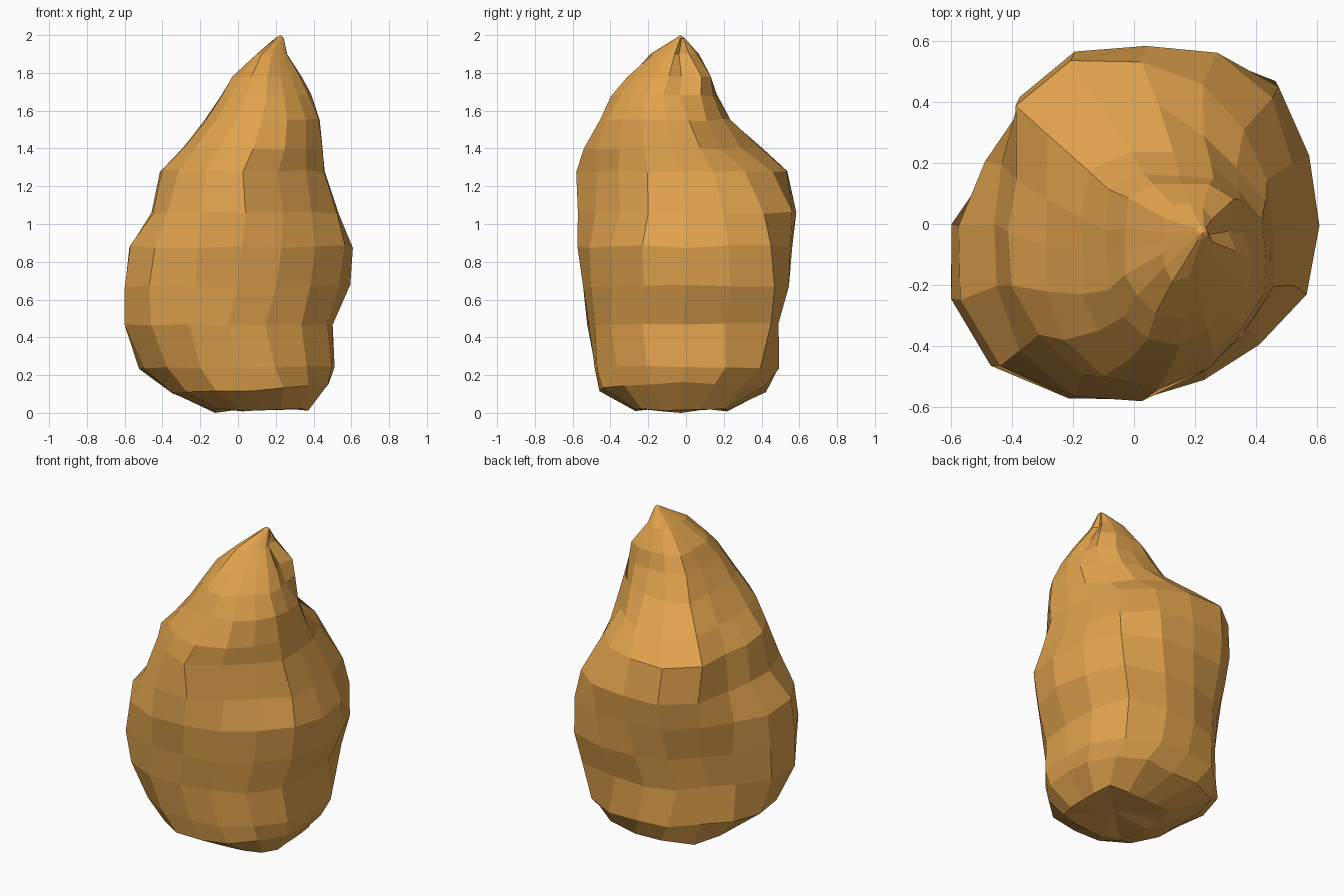
import bpy, bmesh, math, random
from mathutils import Vector

old = bpy.data.objects.get("Cube")
if old:
    bpy.data.objects.remove(old, do_unlink=True)

random.seed(4)
SIDES = 16

# Reach of the body at each height, in hundredths, along eight compass
# directions: east, north-east, north, north-west, west, south-west, south, south-east
LEVELS = {
    1: (37, 42, 22, 23, 12, 27, 27, 41),
    11: (48, 50, 42, 46, 35, 44, 46, 50),
    24: (52, 56, 49, 48, 52, 53, 49, 51),
    47: (51, 63, 49, 47, 61, 63, 52, 52),
    67: (60, 66, 54, 49, 61, 67, 54, 54),
    88: (61, 65, 56, 53, 57, 64, 57, 57),
    106: (54, 61, 58, 56, 46, 56, 58, 53),
    128: (46, 48, 54, 57, 41, 48, 59, 51),
    140: (45, 37, 40, 44, 29, 43, 54, 51),
    155: (43, 32, 24, 25, 17, 33, 45, 49),
    168: (39, 30, 16, 17, 9, 24, 40, 42),
    178: (34, 30, 13, 9, 3, 16, 31, 35),
    190: (26, 20, 7, -4, -10, 6, 19, 25),
}


def heading(angle):
    return Vector((math.cos(angle), math.sin(angle), 0))


def ring_points(height, reaches):
    """Soft-cornered section that touches all eight reaches."""
    east, _, north, _, west, _, south, _ = (r / 100 for r in reaches)
    center = Vector(((east - west) / 2, (north - south) / 2, height / 100))
    points = []
    for i in range(SIDES):
        ray = heading(math.tau * i / SIDES)
        total = 0
        for k, reach in enumerate(reaches):
            side = heading(math.tau * k / len(reaches))
            gap = max(reach / 100 - side.dot(center), 0.02)
            total += max(ray.dot(side) / gap, 0) ** 18
        radius = total ** (-1 / 18)
        lump = random.uniform(-0.009, 0.006) * min(1, radius * 2)
        point = center + ray * (radius + lump)
        if 10 < height < 170:
            point.z += random.uniform(-0.008, 0.008)
        points.append(point)
    return points


def bridge(bm, low, high):
    for i in range(SIDES):
        j = (i + 1) % SIDES
        bm.faces.new((low[i], low[j], high[j], high[i]))


def fan(bm, ring, tip):
    for a, b in zip(ring, ring[1:] + ring[:1]):
        bm.faces.new((a, b, tip))


# Lumpy body lofted through the rings
bm = bmesh.new()
rings = [[bm.verts.new(p) for p in ring_points(h, r)] for h, r in LEVELS.items()]
for low, high in zip(rings, rings[1:]):
    bridge(bm, low, high)

# Shallow hollows running up the sides between the bulges
for ring in rings[3:8]:
    for column, depth in ((1, 0.025), (7, 0.03), (13, 0.025)):
        ring[column].co -= heading(math.tau * column / SIDES) * depth

# Pinched folds on the east side, just under the tip
for ring in rings[-3:]:
    ring[1].co.x -= 0.03
    ring[1].co.y -= 0.01

# Bottom rim rises toward the east
for v in rings[1]:
    v.co.z += 0.1 * max(0, v.co.x)

# Blunt pointed top and slightly hollow underside
crown = [bm.verts.new(Vector((0.22, -0.03, 1.985)) + heading(math.tau * i / SIDES) * 0.022)
         for i in range(SIDES)]
bridge(bm, rings[-1], crown)
fan(bm, crown, bm.verts.new((0.225, -0.03, 2)))
fan(bm, rings[0], bm.verts.new((0.13, -0.03, 0.035)))
for v in rings[0]:
    v.co.z = 0.015 + random.uniform(-0.01, 0.01)
min(rings[0], key=lambda v: v.co.z).co.z = 0
bmesh.ops.recalc_face_normals(bm, faces=bm.faces)

mesh = bpy.data.meshes.new("lumpy_body")
bm.to_mesh(mesh)
bm.free()
body = bpy.data.objects.new("lumpy_body", mesh)
bpy.context.collection.objects.link(body)

# Single warm ochre colour
ochre = bpy.data.materials.new("warm_ochre")
ochre.use_nodes = True
color = (0.75, 0.365, 0.075, 1)
ochre.diffuse_color = color
ochre.node_tree.nodes["Principled BSDF"].inputs["Base Color"].default_value = color
mesh.materials.append(ochre)
